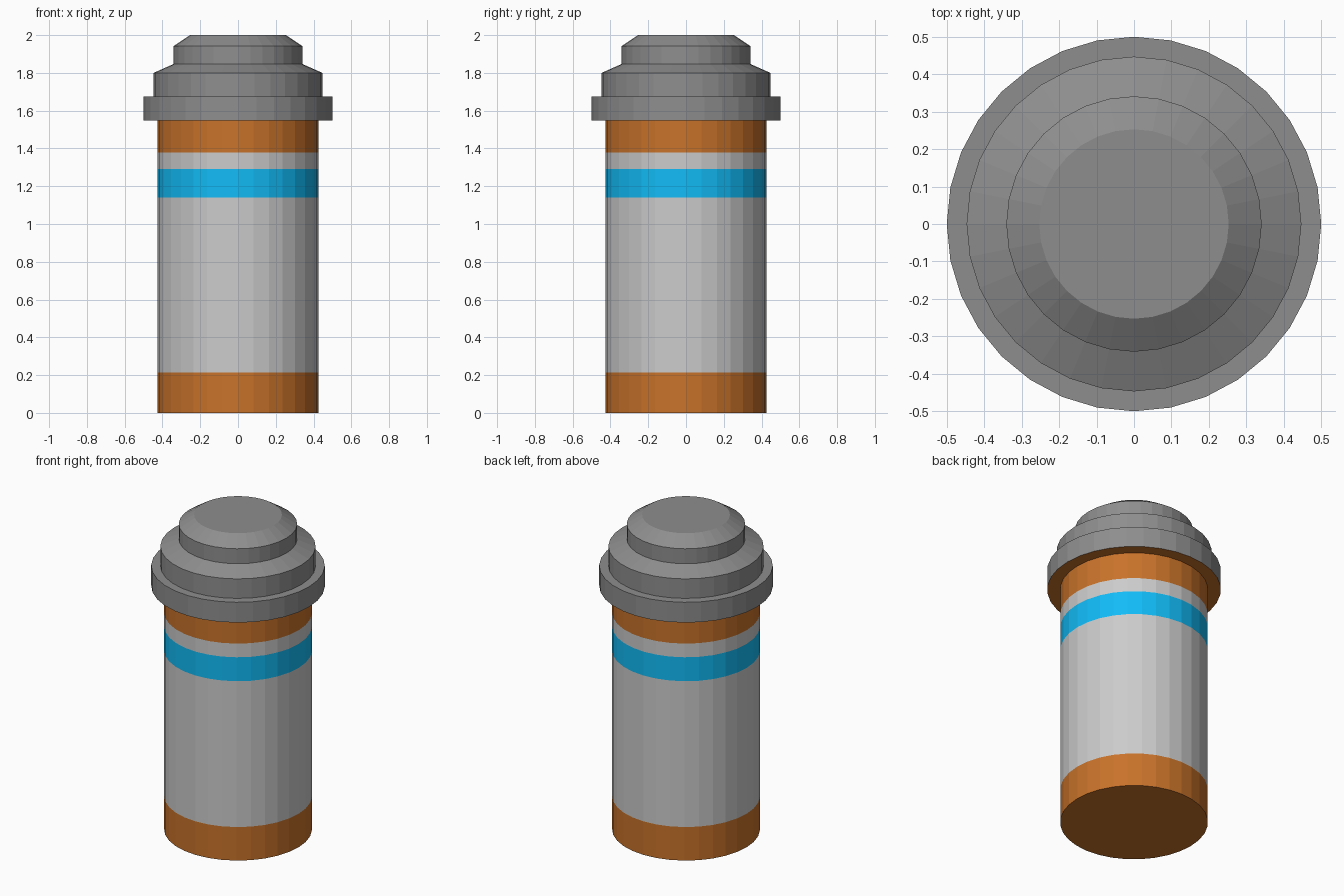
import bpy, bmesh
from math import cos, sin, tau

if "Cube" in bpy.data.objects:
    bpy.data.objects.remove(bpy.data.objects["Cube"])

SIDES = 32


def material(name, rgb):
    m = bpy.data.materials.new(name)
    m.diffuse_color = (*rgb, 1)
    m.use_nodes = True
    m.node_tree.nodes["Principled BSDF"].inputs["Base Color"].default_value = m.diffuse_color
    return m


amber = material("amber_plastic", (0.58, 0.17, 0.023))
paper = material("label_paper", (0.8, 0.8, 0.8))
blue = material("label_blue", (0.006, 0.5, 0.93))
grey = material("cap_grey", (0.27, 0.27, 0.27))


def lathe(name, profile, band_mats, mats, cap_start=None, cap_end=None):
    """Spin (radius, z) points bottom to top; one material index per band."""
    bm = bmesh.new()
    rings = [[bm.verts.new((r * cos(tau * i / SIDES), r * sin(tau * i / SIDES), z))
              for i in range(SIDES)] for r, z in profile]
    for low, high, mat in zip(rings, rings[1:], band_mats):
        for i in range(SIDES):
            j = (i + 1) % SIDES
            bm.faces.new((low[i], low[j], high[j], high[i])).material_index = mat
    if cap_start is not None:
        bm.faces.new(rings[0][::-1]).material_index = cap_start
    if cap_end is not None:
        bm.faces.new(rings[-1]).material_index = cap_end
    mesh = bpy.data.meshes.new(name)
    bm.to_mesh(mesh)
    bm.free()
    for m in mats:
        mesh.materials.append(m)
    obj = bpy.data.objects.new(name, mesh)
    bpy.context.collection.objects.link(obj)
    return obj


# Bottle: amber base, paper label with blue stripe, amber neck
R = 0.426
lathe("bottle", [(R, z) for z in (0, 0.213, 1.14, 1.292, 1.379, 1.547)],
      [0, 1, 2, 1, 0], [amber, paper, blue], cap_start=0)

# Stepped lid: amber underside, wide rim, two bevelled tiers
lathe("lid", [(R, 1.547), (0.5, 1.547), (0.5, 1.676), (0.447, 1.676), (0.447, 1.8),
              (0.341, 1.847), (0.341, 1.942), (0.253, 2.0)],
      [1, 0, 0, 0, 0, 0, 0], [grey, amber], cap_end=0)
